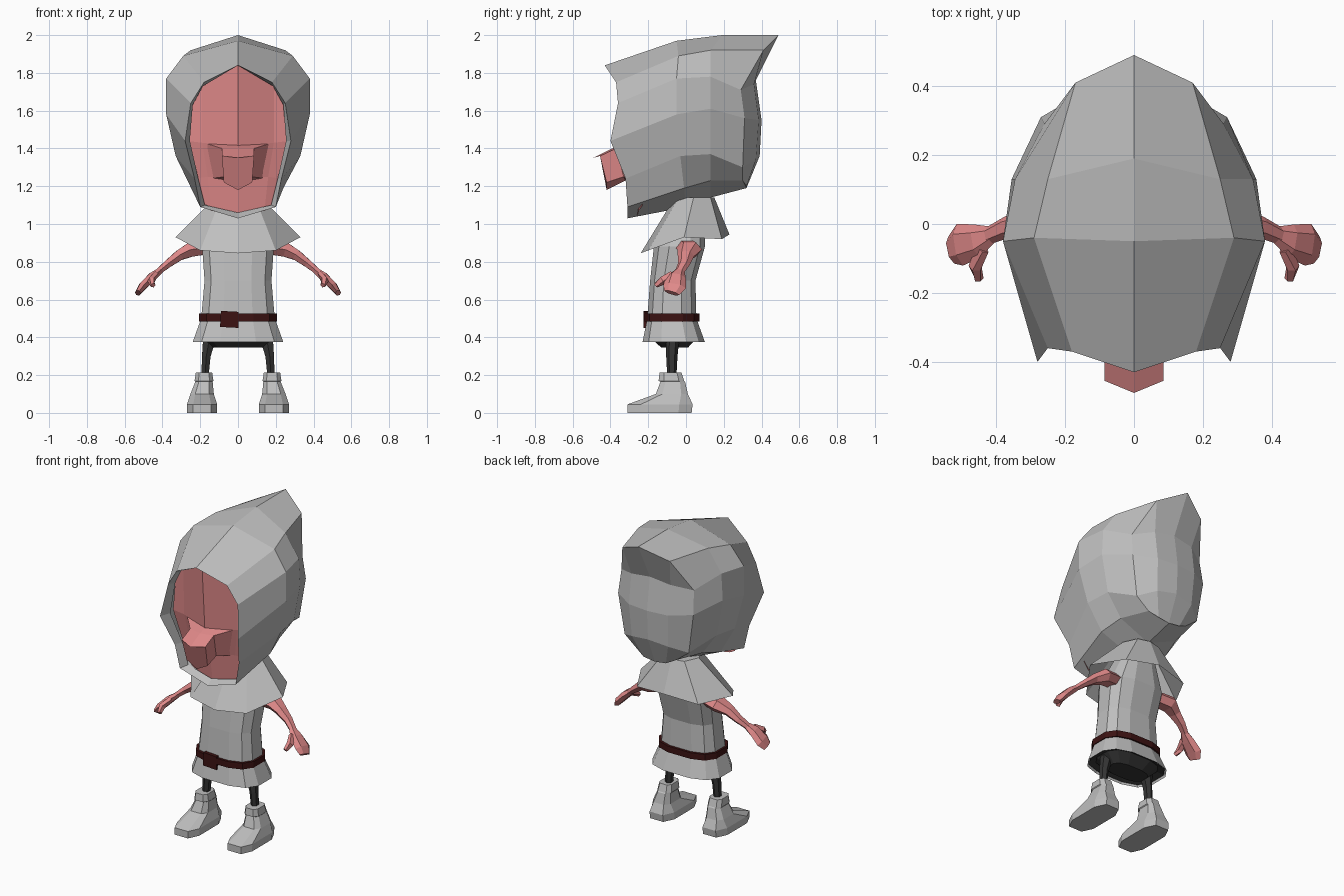
import bpy
import bmesh
from math import cos, sin, pi, copysign
from mathutils import Vector

cube = bpy.data.objects.get("Cube")
if cube:
    bpy.data.objects.remove(cube, do_unlink=True)


def make_material(name, rgb):
    mat = bpy.data.materials.new(name)
    mat.use_nodes = True
    color = (*rgb, 1)
    mat.diffuse_color = color
    mat.node_tree.nodes["Principled BSDF"].inputs["Base Color"].default_value = color
    return mat


cloth = make_material("grey cloth", (.52, .52, .52))
skin = make_material("pink skin", (.74, .25, .25))
leather = make_material("dark red leather", (.045, .006, .006))
charcoal = make_material("charcoal trousers", (.035, .035, .035))


def loft(name, rings, mat, closed=True, cap_start=False, cap_end=False):
    """Skin a series of equal-length point rings with flat quads."""
    bm = bmesh.new()
    rows = [[bm.verts.new(p) for p in ring] for ring in rings]
    count = len(rows[0])
    for a, b in zip(rows, rows[1:]):
        for i in range(count if closed else count - 1):
            j = (i + 1) % count
            bm.faces.new((a[i], a[j], b[j], b[i]))
    if cap_start:
        bm.faces.new(rows[0])
    if cap_end:
        bm.faces.new(rows[-1])
    bmesh.ops.remove_doubles(bm, verts=bm.verts, dist=.001)
    bmesh.ops.recalc_face_normals(bm, faces=bm.faces)
    mesh = bpy.data.meshes.new(name)
    bm.to_mesh(mesh)
    bm.free()
    mesh.materials.append(mat)
    obj = bpy.data.objects.new(name, mesh)
    bpy.context.scene.collection.objects.link(obj)
    return obj


def flip(points):
    return [(-x, y, z) for x, y, z in points]


def symmetric_ring(half):
    """Close a half outline that starts and ends on the centre plane."""
    return half + flip(half[-2:0:-1])


def symmetric_row(half):
    """Widen a half row that starts on the centre plane."""
    return flip(half[:0:-1]) + half


def oval(rx, front, back, z, n=12, x=0, k=.7):
    """Horizontal rounded-box ring between two depths."""
    grow = cos(pi / n) ** -k
    mid, ry = (front + back) / 2, (back - front) / 2

    def soft(v):
        return copysign(abs(v) ** k, v) * grow

    angles = [2 * pi * (i + .5) / n for i in range(n)]
    return [(x + rx * soft(cos(a)), mid + ry * soft(sin(a)), z) for a in angles]


def limb(name, path, mat, sides=6):
    """Tapered tube; each stop is (centre, width along y, thickness)."""
    rings = []
    for i, (centre, wide, thick) in enumerate(path):
        before = Vector(path[max(i - 1, 0)][0])
        after = Vector(path[min(i + 1, len(path) - 1)][0])
        axis = (after - before).normalized()
        u = Vector((0, 1, 0))
        u = (u - axis * u.dot(axis)).normalized()
        v = axis.cross(u)
        angles = [2 * pi * s / sides for s in range(sides)]
        rings.append([Vector(centre) + u * wide * cos(a) + v * thick * sin(a)
                      for a in angles])
    return loft(name, rings, mat, cap_start=True, cap_end=True)


# Hood: half outlines from crown to chin, running from inner lip to back
lip = [(0, -.38, 1.84), (.185, -.32, 1.73), (.24, -.3, 1.63), (.255, -.33, 1.44),
       (.21, -.27, 1.24), (.175, -.26, 1.1), (0, -.27, 1.06)]
rim = [(0, -.43, 1.84), (.18, -.37, 1.75), (.25, -.36, 1.64), (.28, -.4, 1.44),
       (.23, -.32, 1.24), (.2, -.31, 1.09), (0, -.31, 1.03)]
middle = [(0, -.05, 1.97), (.29, -.04, 1.89), (.38, -.05, 1.77), (.38, -.05, 1.58),
          (.33, -.03, 1.36), (.24, -.01, 1.19), (0, 0, 1.09)]
rear = [(0, .19, 2), (.25, .13, 1.92), (.345, .13, 1.78), (.355, .13, 1.61),
        (.31, .13, 1.37), (.21, .13, 1.23), (0, .13, 1.14)]
corner = [(0, .49, 2), (.17, .41, 1.92), (.26, .29, 1.71), (.27, .31, 1.56),
          (.23, .3, 1.3), (.14, .3, 1.23), (0, .32, 1.19)]
back = corner[:2] + [(.14, .36, 1.74), (.14, .385, 1.55), (.13, .37, 1.34),
                     (.08, .32, 1.2), corner[-1]]
spine = [corner[0]] * 2 + [(0, .37, 1.76), (0, .4, 1.55), (0, .39, 1.36)] + [corner[-1]] * 2
loft("hood", [symmetric_ring(h) for h in (lip, rim, middle, rear, corner, back, spine)], cloth)

# Face set back inside the hood opening
face_rows = [
    [(0, -.37, 1.84), (.19, -.29, 1.74), (.26, -.27, 1.64)],
    [(0, -.34, 1.41), (.19, -.28, 1.43), (.27, -.28, 1.44)],
    [(0, -.29, 1.24), (.16, -.26, 1.25), (.23, -.24, 1.24)],
    [(0, -.26, 1.04), (.14, -.25, 1.07), (.19, -.23, 1.1)],
]
loft("face", [symmetric_row(r) for r in face_rows], skin, closed=False)

# Nose flaring from the cheeks to a blunt tip
cheeks = [(0, -.33, 1.42), (.18, -.27, 1.43), (.15, -.24, 1.24), (0, -.27, 1.22)]
bridge = [(0, -.39, 1.4), (.085, -.37, 1.4), (.075, -.33, 1.25), (0, -.32, 1.23)]
tip = [(0, -.49, 1.35), (.085, -.455, 1.36), (.075, -.42, 1.22), (0, -.42, 1.18)]
loft("nose", [symmetric_ring(h) for h in (cheeks, bridge, tip)], skin, cap_end=True)

# Shoulder cape
cape_top = [(0, -.06, 1.14), (.09, -.04, 1.14), (.12, .04, 1.14), (.08, .13, 1.14), (0, .15, 1.14)]
cape_hem = [(0, -.24, .845), (.2, -.2, .86), (.33, -.01, .93), (.22, .19, .92), (0, .23, .945)]
loft("shoulder_cape", [symmetric_ring(cape_top), symmetric_ring(cape_hem)], cloth, cap_start=True)

# Tunic with flared hem, and the dark lining beneath it
tunic = [oval(.12, -.1, .1, 1.05), oval(.19, -.17, .1, .88), oval(.177, -.19, .05, .7),
         oval(.195, -.205, .055, .5), oval(.24, -.23, .1, .375)]
loft("tunic", tunic, cloth, cap_start=True)
loft("trouser_seat", [oval(.23, -.22, .09, .385), oval(.19, -.19, .06, .4),
                      oval(.13, -.13, .01, .345)], charcoal, cap_end=True)

# Belt and off-centre buckle
belt_stops = [(.19, .485), (.206, .485), (.206, .525), (.19, .525)]
loft("belt", [oval(r, -.015 - r, r - .135, z) for r, z in belt_stops], leather)
buckle = [[(-.095, y, .455), (.002, y, .45), (.002, y, .535), (-.09, y, .54)]
          for y in (-.19, -.225)]
loft("belt_buckle", buckle, leather, cap_start=True, cap_end=True)

# Paired limbs
for side, s in (("left", 1), ("right", -1)):
    limb(side + "_leg", [((s * .15, -.07, .4), .035, .04),
                         ((s * .168, -.075, .3), .03, .026),
                         ((s * .175, -.075, .19), .024, .022)], charcoal)

    boot = [(.08, -.31, .03, 0), (.08, -.31, .035, .045), (.062, -.16, .01, .1),
            (.046, -.135, -.005, .165), (.05, -.145, -.01, .17), (.043, -.14, -.025, .215)]
    loft(side + "_boot", [oval(r, f, b, z, n=8, x=s * (.19 - (z > .1) * .01), k=.6)
                          for r, f, b, z in boot], cloth, cap_start=True, cap_end=True)

    limb(side + "_arm", [((s * .13, 0, .88), .06, .04),
                         ((s * .25, .02, .865), .065, .045),
                         ((s * .31, .0, .835), .045, .032),
                         ((s * .37, -.01, .79), .032, .024),
                         ((s * .425, -.035, .745), .025, .018)], skin)
    limb(side + "_hand", [((s * .41, -.03, .755), .024, .018),
                          ((s * .455, -.05, .72), .05, .026),
                          ((s * .505, -.06, .67), .062, .024),
                          ((s * .53, -.075, .635), .042, .016)], skin)
    limb(side + "_thumb", [((s * .44, -.07, .73), .025, .018),
                           ((s * .46, -.125, .7), .024, .02),
                           ((s * .45, -.16, .675), .014, .014)], skin, sides=5)
